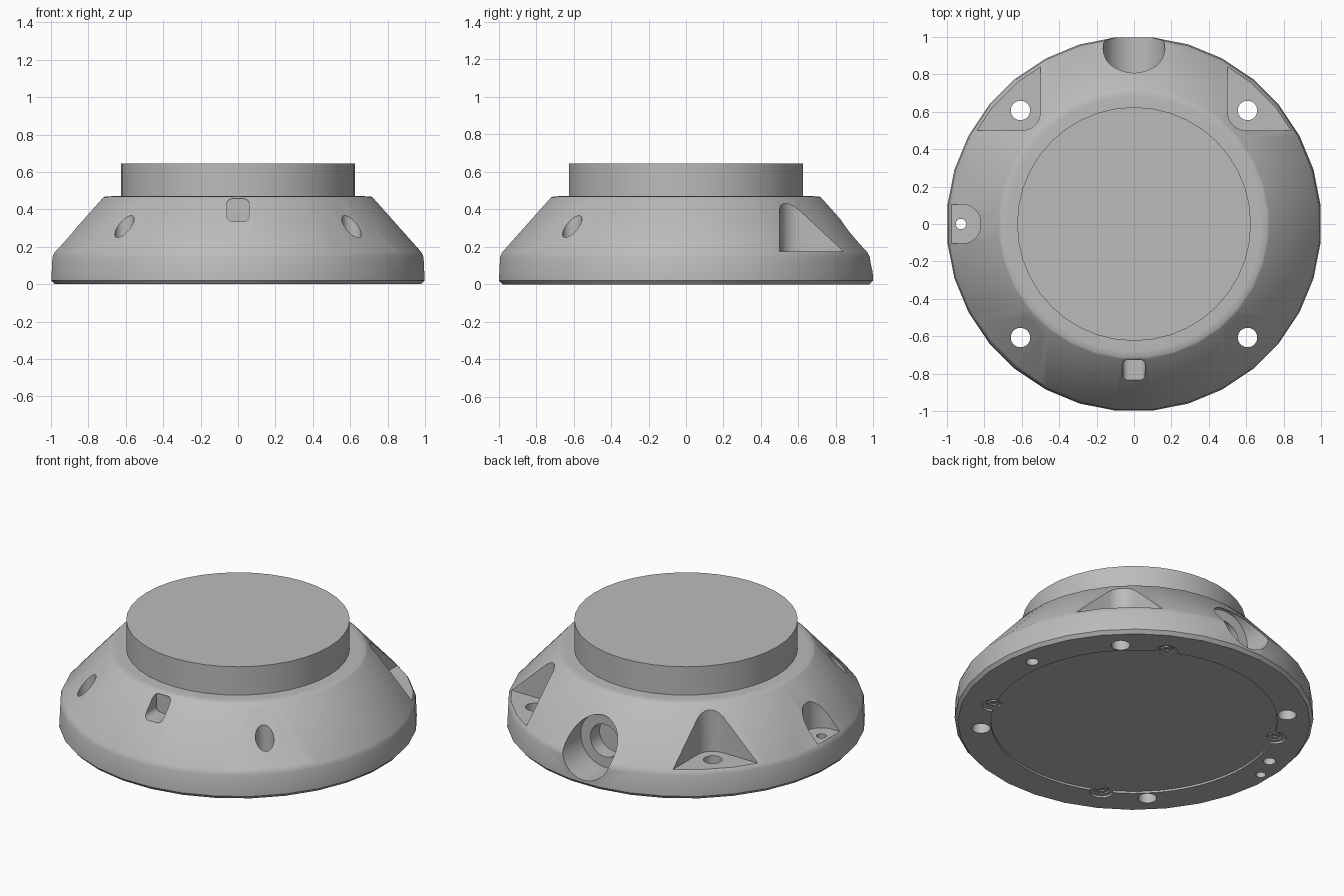
import bpy, bmesh
from math import pi, sin, cos, radians
from mathutils import Matrix, Vector

if "Cube" in bpy.data.objects:
    bpy.data.objects.remove(bpy.data.objects["Cube"], do_unlink=True)

grey = bpy.data.materials.new("plain_grey")
grey.use_nodes = True
grey.diffuse_color = (0.5, 0.5, 0.5, 1)
grey.node_tree.nodes["Principled BSDF"].inputs["Base Color"].default_value = (0.5, 0.5, 0.5, 1)


def make(name, bm):
    bmesh.ops.recalc_face_normals(bm, faces=bm.faces)
    mesh = bpy.data.meshes.new(name)
    bm.to_mesh(mesh)
    bm.free()
    obj = bpy.data.objects.new(name, mesh)
    bpy.context.collection.objects.link(obj)
    mesh.materials.append(grey)
    return obj


def lathe(name, profile, segments, offset=0.0):
    """Closed solid of revolution from (radius, height) points."""
    bm = bmesh.new()
    rings = [[bm.verts.new((r * cos(2 * pi * (i + offset) / segments),
                            r * sin(2 * pi * (i + offset) / segments), z))
              for i in range(segments)] for r, z in profile]
    for low, high in zip(rings, rings[1:]):
        for i in range(segments):
            j = (i + 1) % segments
            bm.faces.new((low[i], low[j], high[j], high[i]))
    bm.faces.new(rings[0])
    bm.faces.new(rings[-1])
    return make(name, bm)


def prism(name, outline, z0, z1, matrix=None):
    """Extrude a flat outline between two heights."""
    bm = bmesh.new()
    face = bm.faces.new([bm.verts.new((x, y, z0)) for x, y in outline])
    new = bmesh.ops.extrude_face_region(bm, geom=[face])["geom"]
    bmesh.ops.translate(bm, vec=(0, 0, z1 - z0),
                        verts=[v for v in new if isinstance(v, bmesh.types.BMVert)])
    if matrix:
        bm.transform(matrix)
    return make(name, bm)


def circle(x, y, r, n=32):
    return [(x + r * cos(2 * pi * i / n), y + r * sin(2 * pi * i / n)) for i in range(n)]


def rounded(x0, y0, x1, y1, r, n=6):
    pts = []
    corners = ((x1 - r, y1 - r), (x0 + r, y1 - r), (x0 + r, y0 + r), (x1 - r, y0 + r))
    for k, (cx, cy) in enumerate(corners):
        for i in range(n + 1):
            a = (k + i / n) * pi / 2
            pts.append((cx + r * cos(a), cy + r * sin(a)))
    return pts


def cut(target, cutter):
    mod = target.modifiers.new("cut", "BOOLEAN")
    mod.operation = "DIFFERENCE"
    mod.solver = "EXACT"
    mod.object = cutter
    bpy.context.view_layer.objects.active = target
    bpy.ops.object.modifier_apply(modifier=mod.name)
    bpy.data.objects.remove(cutter, do_unlink=True)


# Flared body, with a draft on the rim and a shallow shoulder on top
body = lathe("base_body", [(0.985, 0), (1.003, 0.02), (0.997, 0.145), (0.986, 0.17),
                           (0.725, 0.462), (0.715, 0.468), (0.68, 0.47)], 32, 0.5)

# Four corner pockets with bolt holes
for sx in (-1, 1):
    for sy in (-1, 1):
        flip = Matrix.Diagonal((sx, sy, 1, 1))
        cut(body, prism("pocket", rounded(0.5, 0.5, 1.3, 1.3, 0.1, 8), 0.175, 0.7, flip))
        cut(body, prism("bolt_hole", circle(sx * 0.607, sy * 0.607, 0.052), -0.1, 0.4))

# Small round-ended side pocket with a pin hole
cut(body, prism("side_pocket", rounded(-1.3, -0.105, -0.82, 0.105, 0.1, 8), 0.175, 0.7))
cut(body, prism("pin_hole", circle(-0.925, 0, 0.028, 20), -0.1, 0.4))

# Horizontal cable port at the back: wide bore, then a narrower one
facing_back = Matrix.Rotation(radians(-90), 4, "X")
cut(body, prism("port_bore", circle(0, -0.2, 0.165, 40), 0.79, 1.3, facing_back))
cut(body, prism("port_inner", circle(0, -0.2, 0.1), 0.7, 0.9, facing_back))

# Square window at the front
facing_front = Matrix.Rotation(radians(90), 4, "X")
cut(body, prism("window", rounded(-0.06, 0.335, 0.06, 0.457, 0.03), 0.71, 1.2, facing_front))

# Blind holes underneath
for sx in (-1, 1):
    cut(body, prism("blind_hole", circle(sx * 0.865, 0.147, 0.035, 24), -0.1, 0.08))

# Recess for the bottom cover, with four screw lobes
lobes = [Vector((cos(radians(63 + 90 * k)), sin(radians(63 + 90 * k)))) * 0.805 for k in range(4)]
cut(body, prism("cover_recess", circle(0, 0, 0.8, 64), -0.1, 0.012))
for p in lobes:
    cut(body, prism("lobe_recess", circle(p.x, p.y, 0.065, 24), -0.1, 0.012))

# Countersunk screws in the cover
for p in lobes:
    cut(body, prism("countersink", circle(p.x, p.y, 0.042, 24), -0.1, 0.022))
    screw = prism("cover_screw", circle(p.x, p.y, 0.032, 24), 0.012, 0.024)
    cut(screw, prism("hex_socket", circle(p.x, p.y, 0.017, 6), -0.1, 0.02))

# Raised round platform
lathe("top_platform", [(0.625, 0.46), (0.625, 0.645)], 40)

# Smooth curved walls, keep edges crisp
for obj in bpy.context.collection.objects:
    if obj.type == "MESH" and grey.name in obj.data.materials:
        bpy.ops.object.select_all(action="DESELECT")
        obj.select_set(True)
        bpy.context.view_layer.objects.active = obj
        bpy.ops.object.shade_smooth_by_angle(angle=radians(30))
